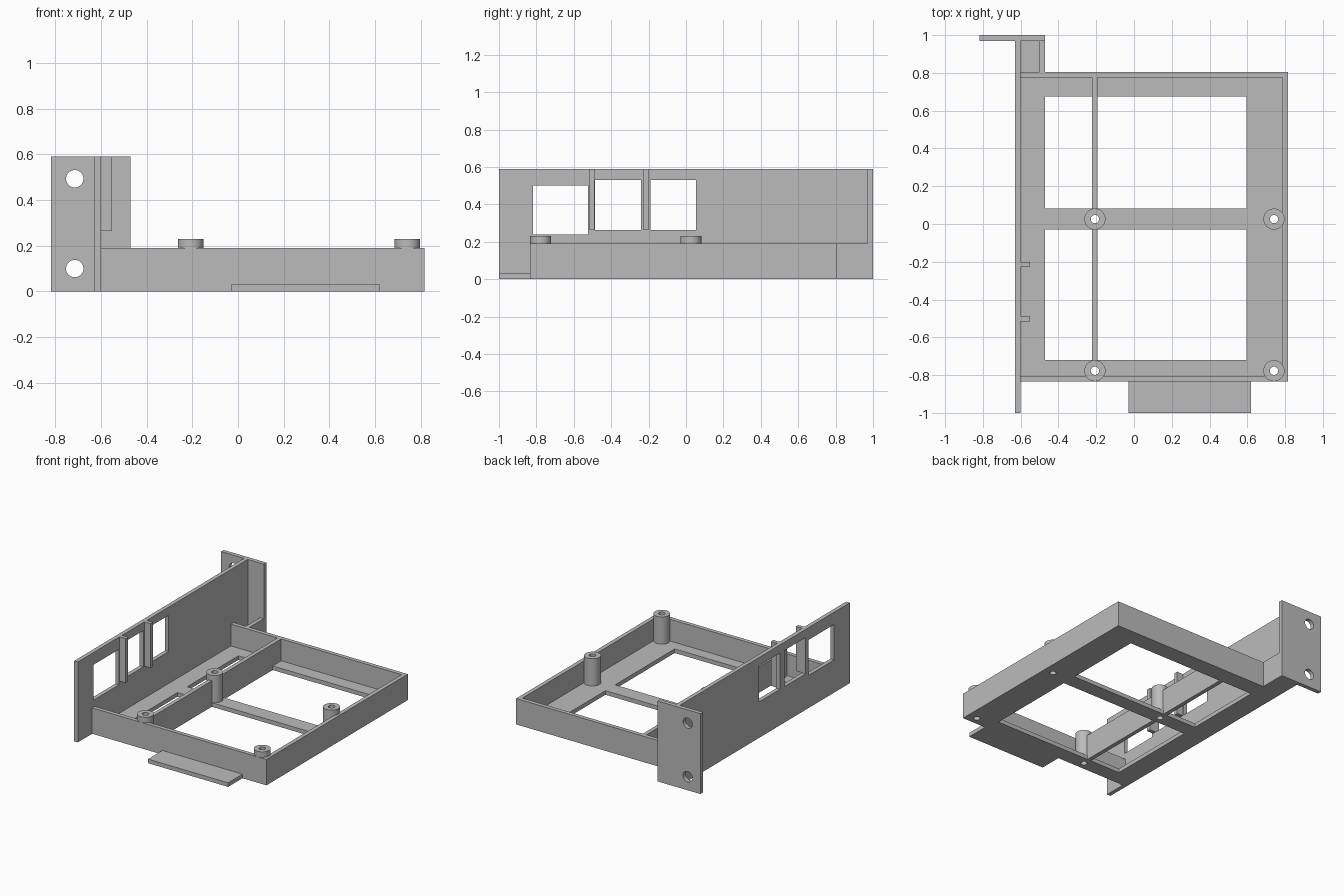
import bpy

cube = bpy.data.objects.get("Cube")
if cube:
    bpy.data.objects.remove(cube, do_unlink=True)

grey = bpy.data.materials.new("light_grey")
grey.use_nodes = True
GREY = (0.5, 0.5, 0.5, 1)
grey.diffuse_color = GREY
grey.node_tree.nodes["Principled BSDF"].inputs["Base Color"].default_value = GREY

T = 0.03                    # sheet thickness
H_TRAY, H_PLATE = 0.19, 0.59
XL, XR = -0.60, 0.815       # tray extents
YF, YB = -0.834, 0.805


def box(name, x, y, z):
    bpy.ops.mesh.primitive_cube_add(
        size=1, location=[(a + b) / 2 for a, b in (x, y, z)])
    ob = bpy.context.object
    ob.name = name
    ob.scale = [b - a for a, b in (x, y, z)]
    bpy.ops.object.transform_apply(location=False, rotation=False, scale=True)
    ob.data.materials.append(grey)
    return ob


def cylinder(name, r, depth, loc, rot=(0, 0, 0)):
    bpy.ops.mesh.primitive_cylinder_add(
        vertices=32, radius=r, depth=depth, location=loc, rotation=rot)
    ob = bpy.context.object
    ob.name = name
    ob.data.materials.append(grey)
    return ob


def cut(target, cutters):
    for c in cutters:
        m = target.modifiers.new("cut", "BOOLEAN")
        m.operation, m.solver, m.object = "DIFFERENCE", "EXACT", c
        bpy.context.view_layer.objects.active = target
        bpy.ops.object.modifier_apply(modifier=m.name)


def discard(cutters):
    for c in cutters:
        bpy.data.objects.remove(c, do_unlink=True)


# Screw holes shared by floor, divider and standoffs
POSTS = [(x, y) for x in (-0.207, 0.741) for y in (-0.777, 0.026)]
screws = [cylinder("screw_cutter", 0.022, 1, (x, y, 0.1)) for x, y in POSTS]

# Tray floor with two large openings
floor = box("tray_floor", (XL, XR), (YF, YB), (0, T))
openings = [box("opening_cutter", (-0.47, 0.596), y, (-0.1, 0.1))
            for y in ((-0.72, -0.03), (0.082, 0.676))]
cut(floor, openings + screws)
discard(openings)

# Tray walls and lengthwise divider
box("front_wall", (XL, XR), (YF, YF + T), (0, H_TRAY))
box("back_wall", (XL, XR), (YB - T, YB), (0, H_TRAY))
box("side_wall", (XR - T, XR), (YF, YB), (0, H_TRAY))
divider = box("divider", (-0.222, -0.192), (YF + T, YB - T), (0, H_TRAY))
cut(divider, screws)

# Hollow standoffs
for x, y in POSTS:
    post = cylinder("standoff", 0.056, 0.23, (x, y, 0.115))
    cut(post, screws)
    bpy.context.view_layer.objects.active = post
    post.select_set(True)
    bpy.ops.object.shade_smooth_by_angle()
discard(screws)

# Front tongue
box("front_tongue", (-0.03, 0.62), (-1, YF), (0, T))

# Tall face plate with three port windows
plate = box("face_plate", (XL - T, XL), (-1, 1 - T), (0, H_PLATE))
windows = [box("window_cutter", (-0.8, -0.4), y, z) for y, z in (
    ((-0.817, -0.523), (0.24, 0.5)),
    ((-0.487, -0.24), (0.264, 0.53)),
    ((-0.19, 0.054), (0.264, 0.53)))]
cut(plate, windows)
discard(windows)

# Ribs between the windows
for y in (-0.516, -0.228):
    box("window_rib", (XL, -0.55), (y, y + 0.028), (0.264, H_PLATE))

# Mounting ear with two bolt holes
ear = box("mounting_ear", (-0.817, -0.47), (1 - T, 1), (0, H_PLATE))
bolts = [cylinder("bolt_cutter", 0.038, 0.5, (-0.714, 1, z), (1.5707963, 0, 0))
         for z in (0.1, 0.493)]
cut(ear, bolts)
discard(bolts)

# Bridge joining the tray to the ear
box("bridge_floor", (XL, -0.47), (YB, 1 - T), (0, T))
box("bridge_wall", (-0.50, -0.47), (YB, 1 - T), (0, H_TRAY))
